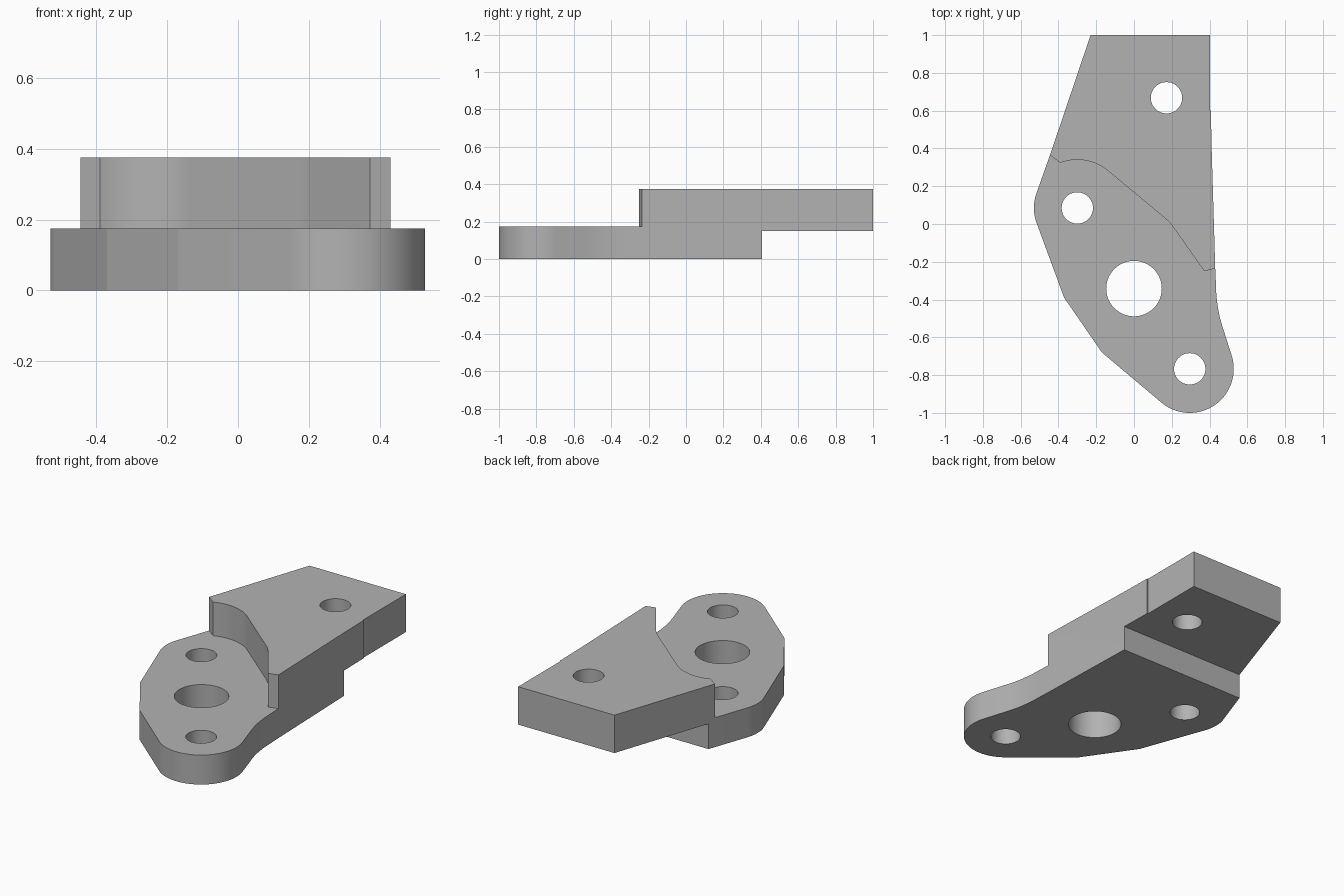
import bpy
import bmesh
from math import cos, sin, radians

if "Cube" in bpy.data.objects:
    bpy.data.objects.remove(bpy.data.objects["Cube"], do_unlink=True)

grey = bpy.data.materials.new("plain grey")
grey.use_nodes = True
colour = (0.45, 0.45, 0.45, 1)
grey.diffuse_color = colour
grey.node_tree.nodes["Principled BSDF"].inputs["Base Color"].default_value = colour


def arc(cx, cy, r, start, end, steps=24):
    angles = [radians(start + (end - start) * i / steps) for i in range(steps + 1)]
    return [(cx + r * cos(a), cy + r * sin(a)) for a in angles]


def bend(a, b, c, steps=12):
    """Smooth curve from a to c, steered by b."""
    ts = [i / steps for i in range(steps + 1)]
    return [tuple((1 - t) ** 2 * p + 2 * t * (1 - t) * q + t * t * s
                  for p, q, s in zip(a, b, c)) for t in ts]


def prism(name, outline, bottom, top):
    mesh = bpy.data.meshes.new(name)
    bm = bmesh.new()
    face = bm.faces.new([bm.verts.new((x, y, bottom)) for x, y in outline])
    side = bmesh.ops.extrude_face_region(bm, geom=[face])
    bmesh.ops.translate(bm, vec=(0, 0, top - bottom),
                        verts=[v for v in side["geom"] if isinstance(v, bmesh.types.BMVert)])
    bmesh.ops.recalc_face_normals(bm, faces=bm.faces)
    bm.to_mesh(mesh)
    bm.free()
    mesh.materials.append(grey)
    obj = bpy.data.objects.new(name, mesh)
    bpy.context.collection.objects.link(obj)
    return obj


def combine(target, other, operation):
    mod = target.modifiers.new(operation.lower(), "BOOLEAN")
    mod.operation = operation
    mod.solver = "EXACT"
    mod.object = other
    bpy.context.view_layer.objects.active = target
    bpy.ops.object.modifier_apply(modifier=mod.name)
    bpy.data.objects.remove(other, do_unlink=True)


# Points shared by the two levels
ear, foot = (-0.3, 0.085), (0.295, -0.767)
left_step, right_step = (-0.445, 0.365), (0.43, -0.235)
left_back, right_back = (-0.431, 0.405), (0.411, 0.405)

# Lower plate with rounded ear and foot
plate_outline = (
    [right_back, left_back, left_step]
    + arc(*ear, 0.23, 161, 200)
    + [(-0.37, -0.39), (-0.17, -0.68)]
    + arc(*foot, 0.233, 230, 377, 48)
    + bend((0.466, -0.535), (0.434, -0.435), (0.433, -0.3))
    + [right_step])
bracket = prism("bracket", plate_outline, 0, 0.175)

# Raised block with a curved front wall
block_outline = (
    [(0.402, 1), (-0.23, 1), left_back, left_step]
    + arc(*ear, 0.255, 110.6, 50)
    + bend((0.165, 0.03), (0.195, 0.005), (0.215, -0.027), 8)
    + [(0.372, -0.25), right_step, right_back, (0.407, 0.6), (0.402, 0.6)])
combine(bracket, prism("raised_block", block_outline, 0.15, 0.375), "UNION")

# Bolt holes and the large central bore
for x, y, r in [(0.172, 0.668, 0.083), (*ear, 0.083), (0, -0.342, 0.147), (*foot, 0.083)]:
    combine(bracket, prism("hole_cutter", arc(x, y, r, 0, 352.5, 47), -0.1, 0.5), "DIFFERENCE")

# Smooth the curved walls, keep the corners crisp
bpy.ops.object.select_all(action="DESELECT")
bracket.select_set(True)
bpy.context.view_layer.objects.active = bracket
bpy.ops.object.shade_smooth_by_angle(angle=radians(10))
